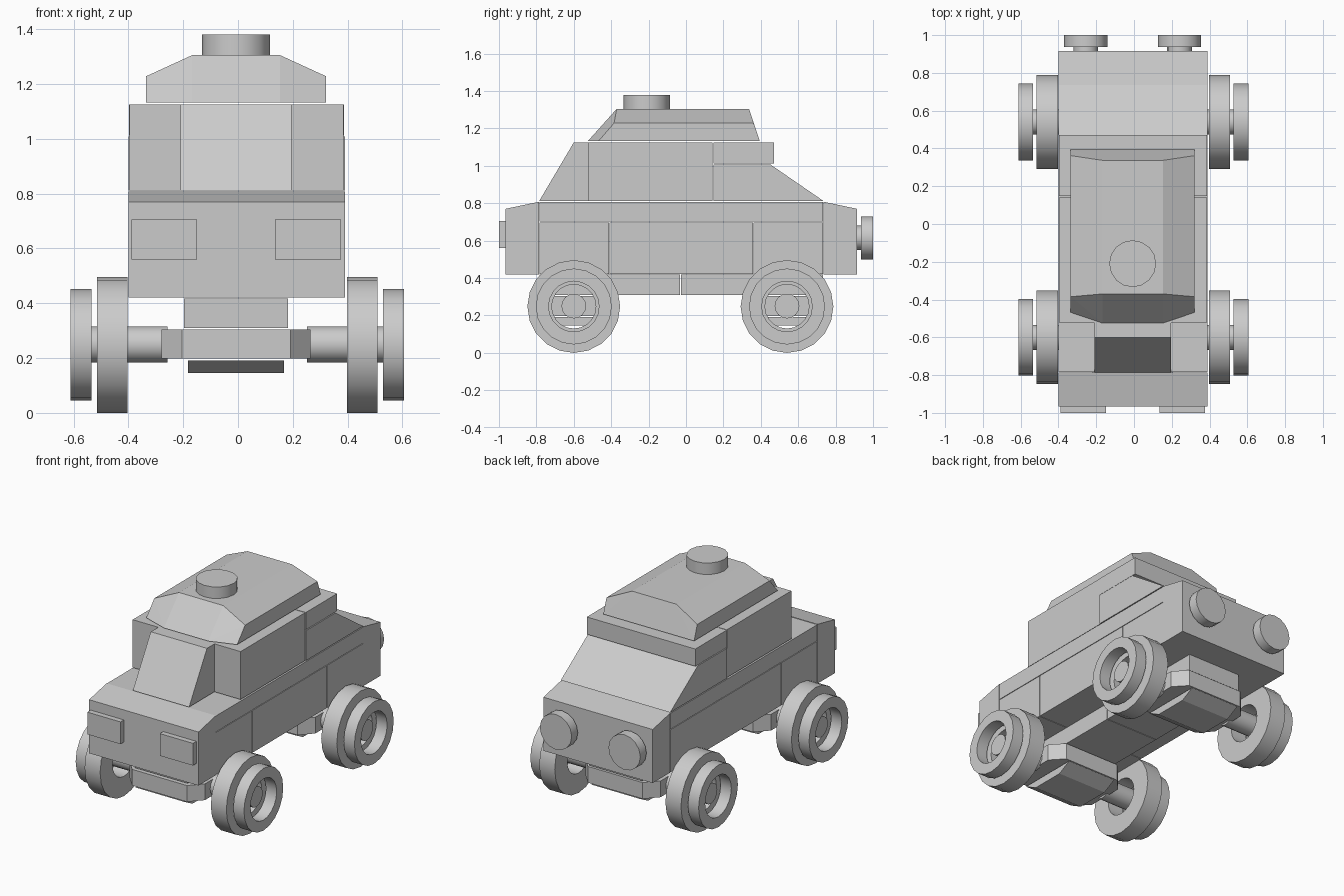
import bpy, bmesh, math
from mathutils import Matrix, Vector

cube = bpy.data.objects.get("Cube")
if cube:
    bpy.data.objects.remove(cube, do_unlink=True)

grey = bpy.data.materials.new("light grey")
grey.use_nodes = True
grey.diffuse_color = (0.6, 0.6, 0.6, 1)
grey.node_tree.nodes["Principled BSDF"].inputs["Base Color"].default_value = (0.6, 0.6, 0.6, 1)

CX = -0.007      # centre line of the body
GAP = 0.002      # seam between bricks


def finish(bm, name, smooth=False):
    bmesh.ops.recalc_face_normals(bm, faces=bm.faces)
    mesh = bpy.data.meshes.new(name)
    bm.to_mesh(mesh)
    bm.free()
    ob = bpy.data.objects.new(name, mesh)
    bpy.context.collection.objects.link(ob)
    mesh.materials.append(grey)
    if smooth:
        bpy.ops.object.select_all(action='DESELECT')
        ob.select_set(True)
        bpy.context.view_layer.objects.active = ob
        bpy.ops.object.shade_smooth_by_angle(angle=math.radians(35))
    return ob


def prism(name, profile, x0, x1):
    """Extrude a side (y, z) profile across the width."""
    bm = bmesh.new()
    face = bm.faces.new([bm.verts.new((x0, y, z)) for y, z in profile])
    ext = bmesh.ops.extrude_face_region(bm, geom=[face])
    moved = [v for v in ext["geom"] if isinstance(v, bmesh.types.BMVert)]
    bmesh.ops.translate(bm, verts=moved, vec=(x1 - x0, 0, 0))
    return finish(bm, name)


def box(name, x0, x1, y0, y1, z0, z1):
    g = GAP
    return prism(name, [(y0 + g, z0 + g), (y1 - g, z0 + g),
                        (y1 - g, z1 - g), (y0 + g, z1 - g)], x0, x1)


def hull(name, points):
    bm = bmesh.new()
    for p in points:
        bm.verts.new(p)
    bmesh.ops.convex_hull(bm, input=bm.verts)
    bmesh.ops.dissolve_limit(bm, angle_limit=0.01, verts=bm.verts, edges=bm.edges)
    return finish(bm, name)


def disc(name, centre, radius, depth, axis, sides=16):
    bm = bmesh.new()
    turn = Vector((0, 0, 1)).rotation_difference(Vector(axis)).to_matrix().to_4x4()
    bmesh.ops.create_cone(bm, cap_ends=True, segments=sides, radius1=radius, radius2=radius,
                          depth=depth, matrix=Matrix.Translation(centre) @ turn)
    return finish(bm, name, True)


def ring(name, x0, x1, y, z, outer, inner, sides=20):
    """Washer around the x axis."""
    bm = bmesh.new()
    section = [(x0, inner), (x1, inner), (x1, outer), (x0, outer)]
    loops = []
    for i in range(sides):
        a = math.tau * i / sides
        loops.append([bm.verts.new((x, y + r * math.sin(a), z - r * math.cos(a)))
                      for x, r in section])
    for i in range(sides):
        a, b = loops[i], loops[(i + 1) % sides]
        for j in range(4):
            k = (j + 1) % 4
            bm.faces.new((a[j], a[k], b[k], b[j]))
    return finish(bm, name, True)


L, R = -0.40, 0.39

# Body ends with sloping tops
prism("front_end", [(-0.965, 0.42), (-0.965, 0.77), (-0.785, 0.808), (-0.785, 0.42)], L, R)
prism("rear_end", [(0.735, 0.42), (0.735, 0.808), (0.915, 0.77), (0.915, 0.42)], L, R)

# Body bricks and deck
for name, y0, y1 in (("front", -0.785, -0.41), ("middle", -0.41, 0.36), ("rear", 0.36, 0.735)):
    box(name + "_body_brick", L, R, y0, y1, 0.42, 0.70)
box("body_deck", L, R, -0.785, 0.735, 0.70, 0.808)

# Chassis beam in two halves
box("front_chassis_beam", CX - 0.19, CX + 0.19, -0.785, -0.03, 0.308, 0.42)
box("rear_chassis_beam", CX - 0.19, CX + 0.19, -0.03, 0.735, 0.308, 0.42)

# Cabin
box("cabin_block", L + 0.005, R - 0.005, -0.525, 0.145, 0.81, 1.127)
prism("windscreen", [(-0.785, 0.812), (-0.6, 1.125), (-0.523, 1.125), (-0.523, 0.812)],
      CX - 0.203, CX + 0.203)
prism("rear_slope", [(0.147, 0.812), (0.147, 1.008), (0.45, 1.008), (0.735, 0.812)], L, R)
box("rear_roof_plate", L + 0.003, R - 0.003, 0.145, 0.473, 1.01, 1.127)

# Bevelled roof
roof = []
for s in (-1, 1):
    wide, narrow = CX + s * 0.328, CX + s * 0.16
    roof += [(narrow, -0.525, 1.132), (wide, -0.468, 1.132), (wide, 0.395, 1.132),
             (wide, -0.385, 1.228), (wide, 0.362, 1.228),
             (narrow, -0.37, 1.305), (narrow, 0.337, 1.305)]
hull("roof", roof)
disc("roof_beacon", (CX, -0.21, 1.342), 0.124, 0.076, (0, 0, 1))

# Lamps at both ends
for side, s in (("left", 1), ("right", -1)):
    x = CX + s * 0.262
    box(side + "_headlamp", x - 0.12, x + 0.12, -1.002, -0.963, 0.558, 0.707)
    x = CX + s * 0.248
    disc(side + "_rear_lamp", (x, 0.968, 0.615), 0.115, 0.064, (0, 1, 0))
    disc(side + "_rear_lamp_stud", (x, 0.925, 0.615), 0.065, 0.03, (0, 1, 0))

# Axle assemblies and wheels
for end, y in (("front", -0.6), ("rear", 0.54)):
    plate = [(CX + sx * hx, y + sy * hy, z) for sx in (-1, 1) for sy in (-1, 1)
             for hx, hy in ((0.198, 0.2), (0.272, 0.12)) for z in (0.198, 0.304)]
    hull(end + "_axle_plate", plate)
    prism(end + "_axle_keel", [(y - 0.2, 0.192), (y + 0.2, 0.192),
                               (y + 0.11, 0.145), (y - 0.11, 0.145)], CX - 0.175, CX + 0.175)
    for side, s in (("left", 1), ("right", -1)):
        tag = end + "_" + side
        disc(tag + "_axle", (s * 0.405 - 0.003, y, 0.25), 0.066, 0.3, (1, 0, 0))
        for part, a, b, outer, inner in (("_tyre", 0.4, 0.512, 0.248, 0.118),
                                         ("_wheel_rim", 0.531, 0.608, 0.203, 0.135)):
            x0, x1 = sorted((s * a - 0.003, s * b - 0.003))
            ring(tag + part, x0, x1, y, 0.248, outer, inner)
